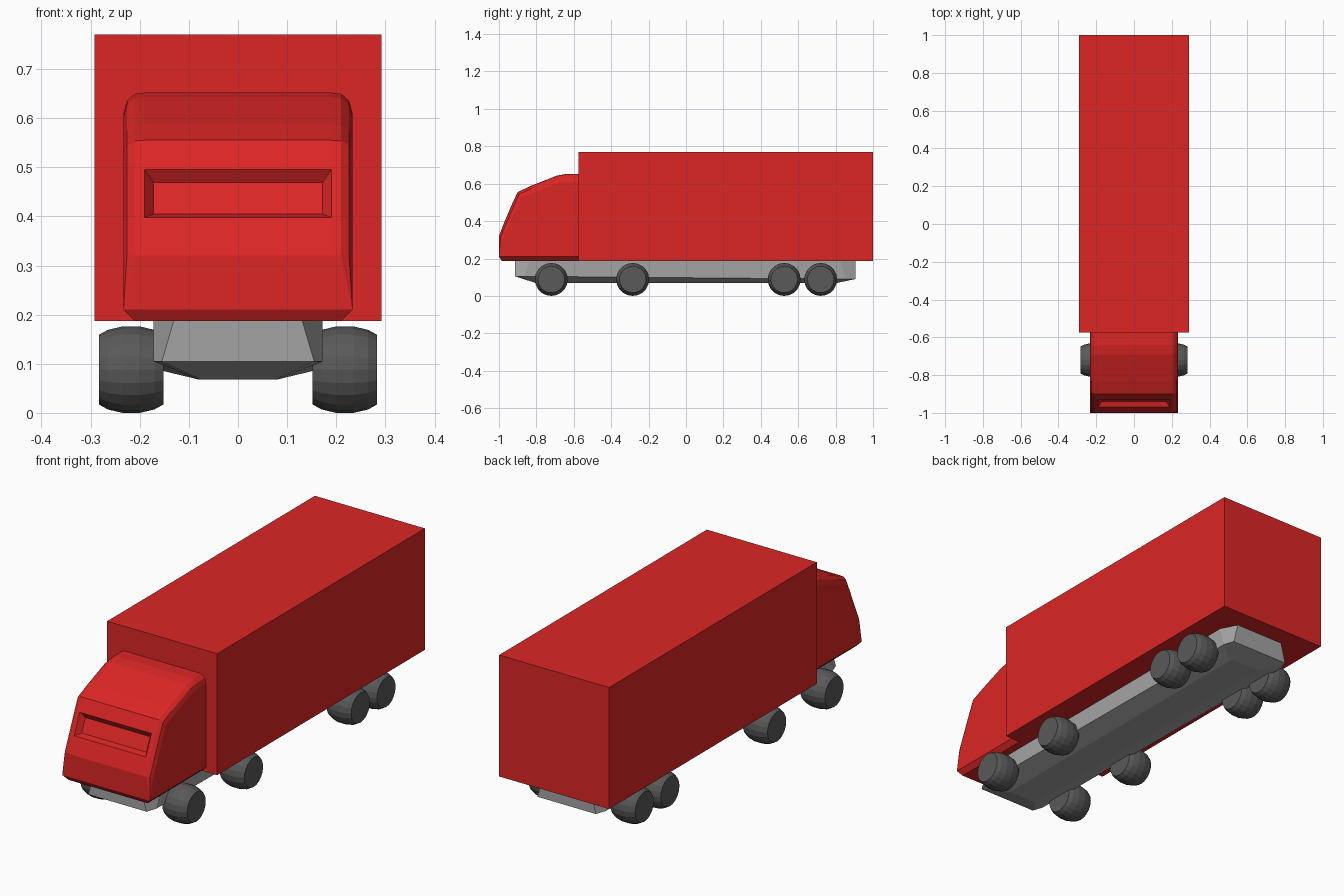
import bpy, bmesh, math

if "Cube" in bpy.data.objects:
    bpy.data.objects.remove(bpy.data.objects["Cube"])


def material(name, r, g, b):
    m = bpy.data.materials.new(name)
    m.diffuse_color = (r, g, b, 1)
    m.use_nodes = True
    m.node_tree.nodes["Principled BSDF"].inputs["Base Color"].default_value = m.diffuse_color
    return m


RED = material("red paint", 0.716, 0.019, 0.019)
GREY = material("chassis grey", 0.37, 0.37, 0.37)
DARK = material("tyre dark grey", 0.10, 0.10, 0.10)


def finish(bm, name, mat):
    bmesh.ops.remove_doubles(bm, verts=bm.verts, dist=1e-5)
    bmesh.ops.recalc_face_normals(bm, faces=bm.faces)
    me = bpy.data.meshes.new(name)
    bm.to_mesh(me)
    bm.free()
    me.materials.append(mat)
    ob = bpy.data.objects.new(name, me)
    bpy.context.collection.objects.link(ob)
    return ob


def bridge(bm, a, b):
    """Quads between two closed vertex rings of equal length."""
    n = len(a)
    for i in range(n):
        bm.faces.new((a[i], a[(i + 1) % n], b[(i + 1) % n], b[i]))


# Cargo box
bm = bmesh.new()
bmesh.ops.create_cube(bm, size=1)
for v in bm.verts:
    v.co = (v.co.x * 0.584, 0.2125 + v.co.y * 1.575, 0.4785 + v.co.z * 0.583)
finish(bm, "cargo_box", RED)

# Cab: side profile rows (y, z, outer edge offset dy, dz, inner edge x, outer edge x)
ROWS = [
    (-0.575, 0.652, 0, -0.042, 0.21, 0.233),
    (-0.64, 0.652, 0, -0.042, 0.21, 0.233),
    (-0.69, 0.643, 0.006, -0.04, 0.21, 0.233),
    (-0.83, 0.588, 0.012, -0.035, 0.21, 0.233),
    (-0.90, 0.555, 0.022, -0.025, 0.21, 0.233),
    (-0.928, 0.495, 0.03, -0.01, 0.21, 0.233),
    (-0.97, 0.398, 0.03, -0.01, 0.21, 0.233),
    (-1.0, 0.32, 0.025, 0, 0.21, 0.233),
    (-1.0, 0.21, 0, 0, 0.233, 0.233),
    (-0.985, 0.187, 0, 0, 0.21, 0.21),
    (-0.575, 0.187, 0, 0, 0.21, 0.21),
    (-0.575, 0.21, 0, 0, 0.233, 0.233),
]
WINDOW_ROW = 5
bm = bmesh.new()
grid = []
for y, z, dy, dz, xi, xo in ROWS:
    half = [(0.19, 0), (xi, 0.06), (xi + 0.7 * (xo - xi), 0.4), (xo, 1)]
    pts = [(-x, t) for x, t in reversed(half)] + half
    grid.append([bm.verts.new((x, y + t * dy, z + t * dz)) for x, t in pts])
n = len(ROWS)
for i in range(n):
    a, b = grid[i], grid[(i + 1) % n]
    for j in range(7):
        f = bm.faces.new((a[j], a[j + 1], b[j + 1], b[j]))
        if i == WINDOW_ROW and j == 3:
            window = f
for j in (0, 7):
    bm.faces.new([grid[i][j] for i in list(range(9)) + [11]])
    bm.faces.new([grid[i][j] for i in (8, 9, 10, 11)])
bmesh.ops.remove_doubles(bm, verts=bm.verts, dist=1e-5)
bmesh.ops.recalc_face_normals(bm, faces=bm.faces)
# recessed windscreen
bmesh.ops.inset_region(bm, faces=[window], thickness=0.018, depth=-0.025,
                       use_even_offset=True)
finish(bm, "cab", RED)

# Chassis: boat-shaped hull lofted through chamfered rectangles


def hull_ring(bm, zf, zr, side, front, y0, y1, c):
    half = [(front, y0, zf), (side, y0 + c, zf), (side, y1 - c, zr), (front, y1, zr)]
    pts = half + [(-x, y, z) for x, y, z in reversed(half)]
    return [bm.verts.new(p) for p in pts]


bm = bmesh.new()
bottom = hull_ring(bm, 0.068, 0.068, 0.08, 0.075, -0.80, 0.80, 0.02)
middle = hull_ring(bm, 0.105, 0.09, 0.172, 0.155, -0.915, 0.905, 0.05)
top = hull_ring(bm, 0.19, 0.19, 0.172, 0.13, -0.915, 0.905, 0.08)
bridge(bm, bottom, middle)
bridge(bm, middle, top)
bm.faces.new(bottom)
bm.faces.new(top)
finish(bm, "chassis", GREY)

# Wheels: fat barrel-shaped tyres, four axles
TYRE = [(0.152, 0.071), (0.17, 0.081), (0.20, 0.088),
        (0.235, 0.088), (0.265, 0.081), (0.283, 0.071)]
SEGMENTS = 20
for axle, yc in enumerate((-0.72, -0.285, 0.525, 0.72), 1):
    for side, s in (("right", 1), ("left", -1)):
        bm = bmesh.new()
        rings = []
        for x, r in TYRE:
            angles = [2 * math.pi * k / SEGMENTS for k in range(SEGMENTS)]
            rings.append([bm.verts.new((s * x, yc + r * math.sin(t),
                                        0.088 - r * math.cos(t))) for t in angles])
        for a, b in zip(rings, rings[1:]):
            bridge(bm, a, b)
        bm.faces.new(rings[0])
        bm.faces.new(rings[-1])
        finish(bm, f"wheel_{side}_{axle}", DARK)
